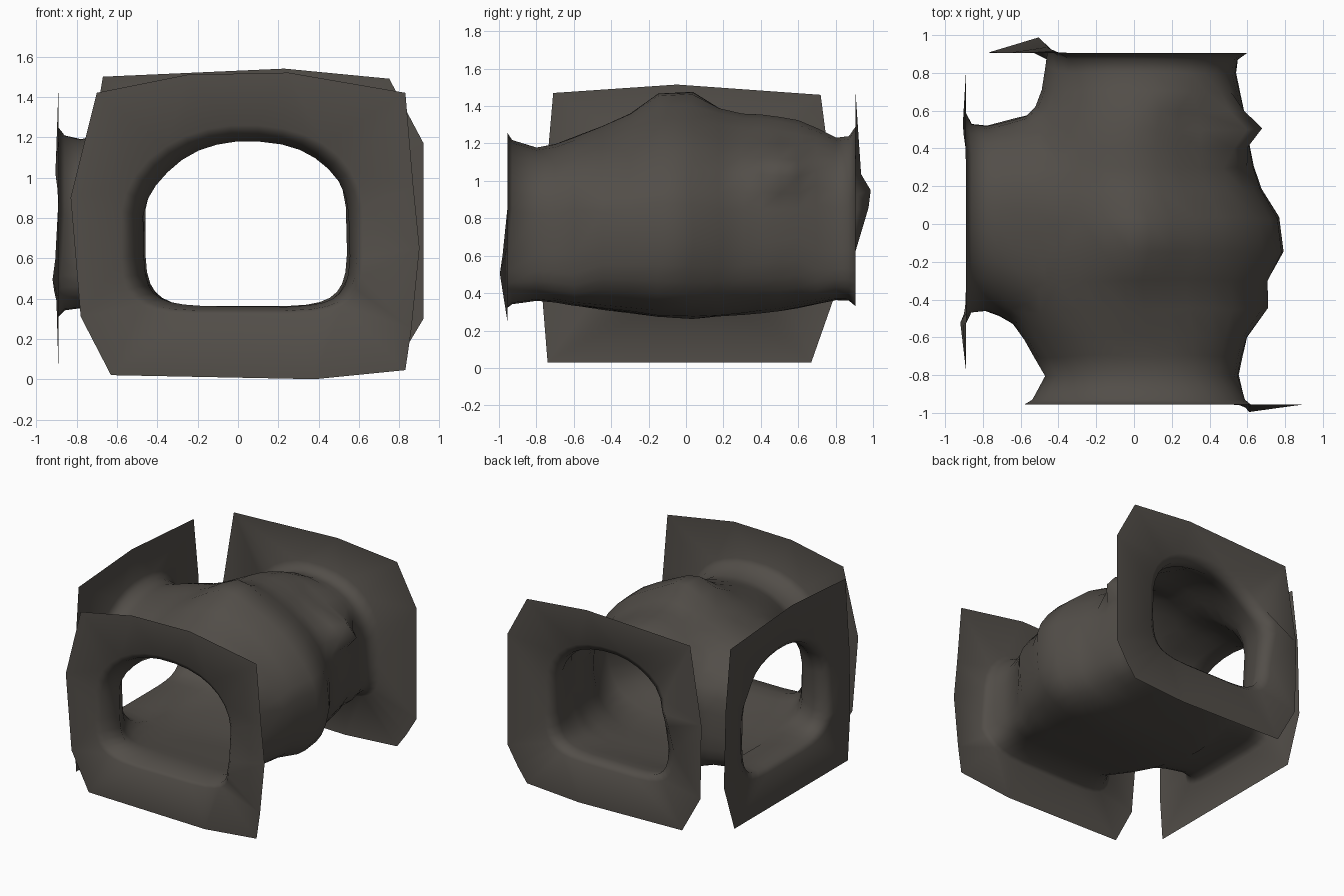
import bpy, bmesh, math
from mathutils import Vector, noise

if "Cube" in bpy.data.objects:
    bpy.data.objects.remove(bpy.data.objects["Cube"])

SEG = 32
rock = bpy.data.materials.new("dark brown grey rock")
rock.diffuse_color = (0.085, 0.076, 0.066, 1)
rock.use_nodes = True
rock.node_tree.nodes["Principled BSDF"].inputs["Base Color"].default_value = rock.diffuse_color


def rounded(a0, a1, z0, z1):
    """Cave cross-section: arched roof, squarer floor; tall sections slope on the right."""
    ca, cz, ra, rz = (a0 + a1) / 2, (z0 + z1) / 2, (a1 - a0) / 2, (z1 - z0) / 2
    tall = z1 - z0 > .97
    pts = []
    for i in range(SEG):
        t = 2 * math.pi * (i + 0.5) / SEG
        c, s = math.cos(t), math.sin(t)
        if s < 0:
            n = 3.6 if tall and c > 0 else 5
        elif c > 0:
            n = 1.6 if tall else 2.3
        else:
            n = 1.85 if tall else 2.0
        p = 2 / n
        pts.append((ca + ra * math.copysign(abs(c) ** p, c),
                    cz + rz * math.copysign(abs(s) ** p, s)))
    return pts


def loft(name, rings, place):
    """Closed solid lofted through the rings."""
    bm = bmesh.new()
    loops = [[bm.verts.new(place(d, a, z)) for a, z in rounded(*r)]
             for d, *r in rings]
    for A, B in zip(loops, loops[1:]):
        for i in range(SEG):
            j = (i + 1) % SEG
            bm.faces.new((A[i], A[j], B[j], B[i]))
    bm.faces.new(loops[0])
    bm.faces.new(loops[-1])
    bmesh.ops.recalc_face_normals(bm, faces=bm.faces)
    me = bpy.data.meshes.new(name)
    bm.to_mesh(me)
    bm.free()
    ob = bpy.data.objects.new(name, me)
    bpy.context.collection.objects.link(ob)
    return ob


# Main tunnel along y: position, left, right, floor, roof
FRONT, BACK, LEFT = -0.955, 0.905, -0.89
main = loft("cave_tunnel", [
    (FRONT, -.58, .62, .32, 1.26), (-.93, -.54, .59, .34, 1.22),
    (-.8, -.47, .55, .36, 1.18), (-.7, -.53, .57, .35, 1.20),
    (-.6, -.6, .60, .33, 1.24), (-.45, -.68, .71, .31, 1.30),
    (-.3, -.7, .71, .29, 1.36), (-.15, -.7, .79, .27, 1.42),
    (.03, -.7, .77, .26, 1.42), (.18, -.7, .68, .27, 1.38),
    (.3, -.68, .64, .28, 1.36), (.4, -.65, .62, .29, 1.36),
    (.5, -.60, .60, .30, 1.35), (.6, -.53, .58, .32, 1.33),
    (.7, -.49, .56, .34, 1.28), (.8, -.47, .54, .36, 1.23),
    (.87, -.46, .55, .36, 1.24), (BACK, -.53, .60, .33, 1.29),
], lambda d, a, z: (a, d, z))

# Side branch along x
side = loft("side_branch", [
    (LEFT, -.53, .59, .31, 1.25), (-.86, -.47, .53, .34, 1.21),
    (-.78, -.46, .52, .35, 1.19), (-.71, -.49, .54, .345, 1.21),
    (-.64, -.52, .56, .34, 1.24), (-.52, -.56, .57, .335, 1.27),
    (-.4, -.58, .58, .335, 1.29), (-.15, -.4, .4, .45, 1.1),
], lambda d, a, z: (d, a, z))

# Join into one hollow skin
mod = main.modifiers.new("join", "BOOLEAN")
mod.operation, mod.object, mod.solver = "UNION", side, "EXACT"
bpy.context.view_layer.objects.active = main
bpy.ops.object.modifier_apply(modifier=mod.name)
bpy.data.objects.remove(side)

bm = bmesh.new()
bm.from_mesh(main.data)
bmesh.ops.remove_doubles(bm, verts=bm.verts, dist=0.015)


def mouth_distance(p):
    return min(abs(p.y - FRONT), abs(p.y - BACK), abs(p.x - LEFT))


# Soften the junction
soft = [v for v in bm.verts if v.co.x < -.25 and mouth_distance(v.co) > .16]
for _ in range(3):
    bmesh.ops.smooth_vert(bm, verts=soft, factor=.5,
                          use_axis_x=True, use_axis_y=True, use_axis_z=True)

# Mouth rims: axis, plane, outline of the surrounding wall plate
PLATES = [
    (1, FRONT, [(-.70, 1.42), (-.25, 1.51), (.25, 1.52), (.83, 1.42), (.87, .95),
                (.90, .65), (.86, .25), (.83, .045), (.38, 0), (-.63, .02),
                (-.78, .31), (-.83, .9)]),
    (1, BACK, [(-.67, 1.50), (.23, 1.54), (.75, 1.49), (.92, 1.17), (.92, .30),
               (.83, .15), (.75, .04), (.3, .01), (-.6, .03), (-.76, .32),
               (-.77, .9)]),
    (0, LEFT, [(-.71, 1.47), (-.05, 1.515), (.72, 1.46), (.78, 1.0), (.80, .4),
               (.67, .03), (-.74, .03), (-.77, .4), (-.76, .9)]),
]
for axis, plane, outline in PLATES:
    caps = [f for f in bm.faces if all(abs(v.co[axis] - plane) < .004 for v in f.verts)]
    bmesh.ops.delete(bm, geom=caps, context="FACES")
    rim = [e for e in bm.edges if e.is_boundary
           and all(abs(v.co[axis] - plane) < .004 for v in e.verts)]
    vs = [bm.verts.new((u, plane, z) if axis else (plane, u, z)) for u, z in outline]
    outer = [bm.edges.new((vs[i - 1], vs[i])) for i in range(len(vs))]
    n = Vector((0, 1, 0)) if axis else Vector((1, 0, 0))
    bmesh.ops.triangle_fill(bm, edges=rim + outer, use_beauty=True, normal=n)

# Rocky lumps: centre, push, radius
LUMPS = [
    ((.48, .5, 1.08), (.21, .0, .0), .12),
    ((0, -.05, 1.42), (0, 0, .08), .15),
    ((-.53, .905, .92), (0, .09, 0), .13),
    ((.63, -.955, .53), (0, -.045, 0), .10),
    ((-.89, -.53, .5), (-.03, 0, 0), .12),
    ((-.89, .59, 1.1), (-.03, 0, 0), .12),
]
for v in bm.verts:
    p = v.co.copy()
    v.co += noise.noise_vector(p * 3.5) * .015 * min(1, mouth_distance(p) / .25)
    for c, push, r in LUMPS:
        v.co += Vector(push) * math.exp(-((p - Vector(c)).length / r) ** 2)

bmesh.ops.recalc_face_normals(bm, faces=bm.faces)
for f in bm.faces:
    f.smooth = True
    f.material_index = 0
bm.to_mesh(main.data)
bm.free()
main.data.materials.clear()
main.data.materials.append(rock)
